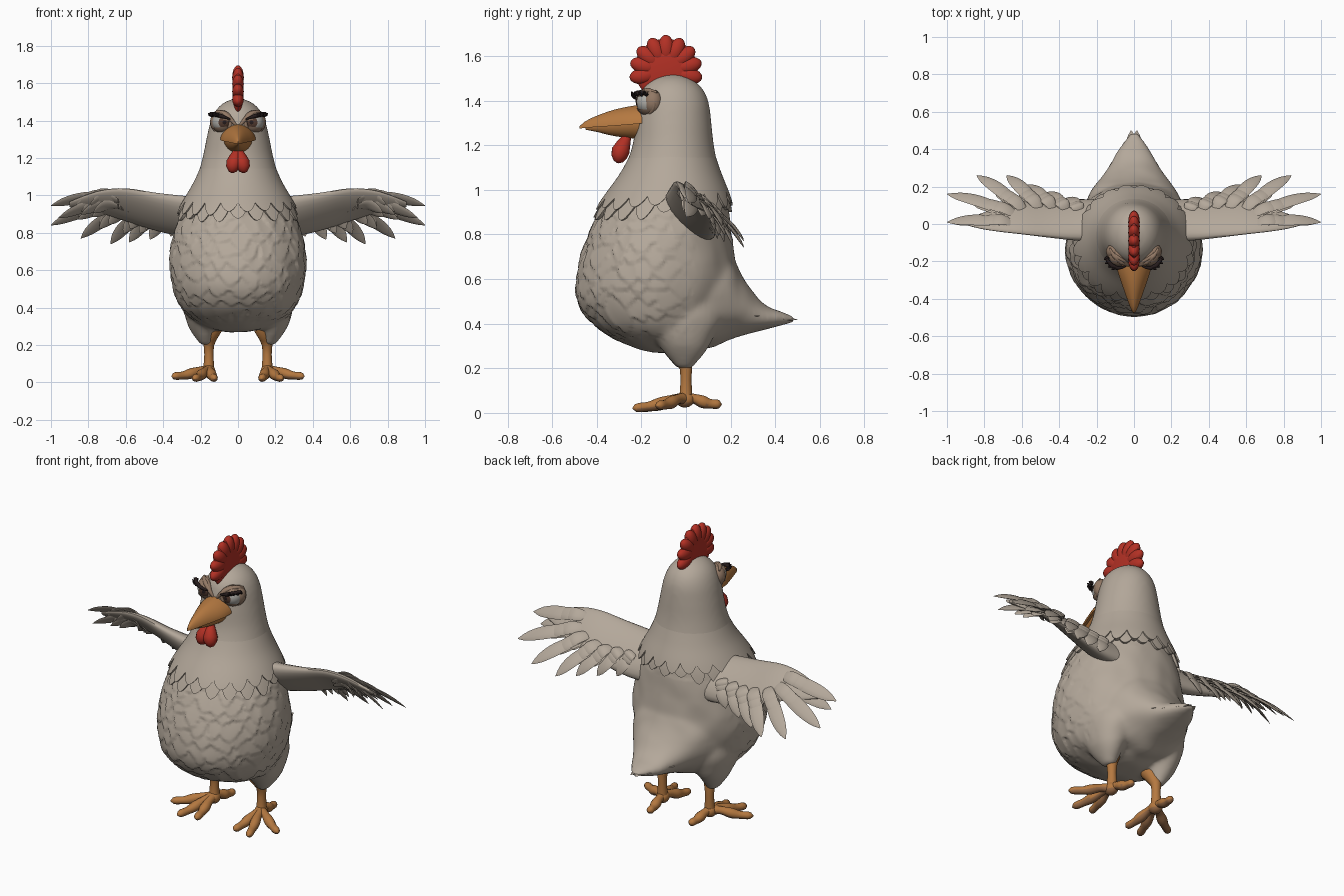
import bpy, bmesh, math, random
from mathutils import Vector, Matrix, noise

random.seed(4)
if "Cube" in bpy.data.objects:
    bpy.data.objects.remove(bpy.data.objects["Cube"], do_unlink=True)


def material(name, *rgb):
    m = bpy.data.materials.new(name)
    m.use_nodes = True
    m.diffuse_color = (*rgb, 1)
    m.node_tree.nodes["Principled BSDF"].inputs["Base Color"].default_value = (*rgb, 1)
    return m


FEATHER = material("warm grey feather", .455, .392, .325)
RED = material("comb red", .45, .03, .018)
ORANGE = material("beak orange", .46, .19, .052)
SOLE = material("sole brown", .32, .15, .065)
LID = material("eyelid brown", .29, .19, .13)
WHITE = material("eye white", .42, .41, .38)
IRIS = material("iris brown", .09, .045, .03)
BLACK = material("lash black", .02, .012, .012)


def build(name, bm, mats, mirror=False):
    bmesh.ops.recalc_face_normals(bm, faces=bm.faces)
    mesh = bpy.data.meshes.new(name)
    bm.to_mesh(mesh)
    bm.free()
    ob = bpy.data.objects.new(name, mesh)
    bpy.context.collection.objects.link(ob)
    for m in mats if isinstance(mats, list) else [mats]:
        mesh.materials.append(m)
    if mirror:
        ob.modifiers.new("mirror", 'MIRROR').use_mirror_merge = False
    bpy.ops.object.select_all(action='DESELECT')
    ob.select_set(True)
    bpy.context.view_layer.objects.active = ob
    bpy.ops.object.shade_smooth_by_angle(angle=math.radians(50))
    return ob


def loft(bm, rings, cap=True):
    rows = [[bm.verts.new(p) for p in ring] for ring in rings]
    n = len(rows[0])
    for a, b in zip(rows, rows[1:]):
        for i in range(n):
            bm.faces.new((a[i], a[(i + 1) % n], b[(i + 1) % n], b[i]))
    if cap:
        bm.faces.new(rows[0])
        bm.faces.new(rows[-1])


def circle(n):
    return [(math.cos(2 * math.pi * i / n), math.sin(2 * math.pi * i / n)) for i in range(n)]


def sample(table, k):
    """Smooth interpolation of table rows, keyed by their first column."""
    i = max(j for j in range(len(table) - 1) if table[j][0] <= k or j == 0)
    p, q = table[i], table[i + 1]
    before, after = table[max(i - 1, 0)], table[min(i + 2, len(table) - 1)]
    h = q[0] - p[0]
    t = (k - p[0]) / h
    out = []
    for c in range(1, len(p)):
        m0 = (q[c] - before[c]) / (q[0] - before[0]) * h
        m1 = (after[c] - p[c]) / (after[0] - p[0]) * h
        d = q[c] - p[c]
        out.append(p[c] + t * (m0 + t * (3 * d - 2 * m0 - m1 + t * (m0 + m1 - 2 * d))))
    return out


def spread(table, n):
    a, b = table[0][0], table[-1][0]
    return [(k, *sample(table, k)) for k in (a + (b - a) * i / n for i in range(n + 1))]


def tube(bm, pts, radii, n=12, up=Vector((.1, .2, 1)), flat=1):
    pts = [Vector(p) for p in pts]
    rings = []
    for i, p in enumerate(pts):
        d = (pts[min(i + 1, len(pts) - 1)] - pts[max(i - 1, 0)]).normalized()
        side = d.cross(up).normalized()
        top = side.cross(d)
        rings.append([p + radii[i] * (side * c + top * s * flat) for c, s in circle(n)])
    loft(bm, rings)


def ball(bm, centre, radii, rot=Matrix()):
    m = Matrix.Translation(centre) @ rot @ Matrix.Diagonal((*radii, 1))
    bmesh.ops.create_uvsphere(bm, u_segments=24, v_segments=16, radius=1, matrix=m)


def feather(bm, root, tip, width, normal, lift=0, bend=.03):
    root, tip = Vector(root) + normal * lift, Vector(tip) + normal * lift
    shape = [(0, .5), (.3, .9), (.6, 1), (.82, .75), (.94, .36), (1, .05)]
    steps = spread(shape, 12)
    pts = [root.lerp(tip, t) + normal * bend * math.sin(math.pi * t) for t, w in steps]
    tube(bm, pts, [width * w for t, w in steps], 10, normal, .2)


# Body: torso, tail root and thighs fused into one skin
TORSO = [(.27, .06, -.14, 0), (.29, .15, -.22, .06), (.33, .235, -.32, .12), (.4, .305, -.42, .17),
         (.5, .345, -.485, .215), (.6, .362, -.49, .23), (.72, .357, -.465, .215),
         (.85, .325, -.415, .2), (.97, .275, -.35, .18), (1.08, .225, -.285, .15),
         (1.2, .19, -.24, .125), (1.32, .165, -.225, .112), (1.4, .145, -.215, .1),
         (1.46, .115, -.19, .07), (1.5, .07, -.14, .02), (1.52, .02, -.09, -.03)]


def torso_point(z, c, s, off=0):
    w, front, back = sample(TORSO, z)
    return Vector(((w + off) * s, (front + back) / 2 - ((back - front) / 2 + off) * c, z))


bm = bmesh.new()
loft(bm, [[torso_point(r[0], c, s) for c, s in circle(64)] for r in spread(TORSO, 60)])
TAIL = [(-.05, .3, .66, .29), (.1, .29, .75, .265), (.2, .33, .71, .215), (.25, .345, .62, .175),
        (.3, .36, .54, .14), (.37, .375, .475, .1), (.44, .395, .45, .055), (.49, .405, .43, .02)]
loft(bm, [[(w * c, y, (lo + hi) / 2 + (hi - lo) / 2 * s) for c, s in circle(32)]
          for y, lo, hi, w in spread(TAIL, 24)])
THIGH = [(.2, .17, .03, .035), (.25, .18, .055, .075), (.32, .185, .09, .125), (.42, .18, .12, .17),
         (.54, .16, .12, .16)]
for side in (1, -1):
    loft(bm, [[(side * (x + w * c), -.01 + d * s, z) for c, s in circle(24)]
              for z, x, w, d in spread(THIGH, 10)])
body = build("body", bm, FEATHER)
remesh = body.modifiers.new("fuse", 'REMESH')
remesh.mode, remesh.voxel_size, remesh.use_smooth_shade = 'VOXEL', .012, True
smooth = body.modifiers.new("soften", 'SMOOTH')
smooth.iterations = 14
fused = bpy.data.meshes.new_from_object(body.evaluated_get(bpy.context.evaluated_depsgraph_get()))
body.modifiers.clear()
body.data = fused
if not fused.materials:
    fused.materials.append(FEATHER)


# Overlapping scallops on the breast, faint ruffling elsewhere
def ruffle(p):
    wobble = noise.noise(p * 9)
    v = p.z / .066 + .9 * wobble
    around = math.atan2(p.x, -p.y - .1) * 3.7 + .5 * noise.noise(p * 7)
    row = math.floor(v)
    for r in (row, row - 1):
        u = (around + .5 * (r % 2)) % 1 - .5
        edge = r + 2.2 * u * u
        if v >= edge:
            break
    mask = max(0, min(1, (.06 - p.y) * 5)) * max(0, min(1, (p.z - .3) * 9, (1 - p.z) * 9))
    return mask * .0115 * (.5 - (v - edge) / 1.6) + (.006 * wobble if p.z < .9 else 0)


moves = [v.normal * ruffle(v.co) for v in fused.vertices]
for v, move in zip(fused.vertices, moves):
    v.co += move

# Neck cape: two layers with pointed feather edges
for name, base, off, teeth in (("neck_cape_upper", .975, .024, 20), ("neck_cape_lower", .942, .014, 20)):
    bm = bmesh.new()
    n = teeth * 10
    depth = [random.uniform(.04, .075) for i in range(teeth)]
    rings = []
    for row in range(18):
        t = min(row, 16) / 16
        ring = []
        for i, (c, s) in enumerate(circle(n)):
            j = i + (5 if off < .02 else 0)
            f = abs(j % 10 / 5 - 1)
            low = base - depth[j // 10 % teeth] * (1 - f ** 1.9) - .015 * c
            z = 1.24 + (low - 1.24) * t
            lift = -.012 + (off + .012) * min(1, (1.24 - z) / .3)
            ring.append(torso_point(z, c, s, -.02 if row == 17 else lift))
        rings.append(ring)
    loft(bm, rings, False)
    build(name, bm, FEATHER)

# Tail feathers
bm = bmesh.new()
for x, y, z in ((.015, .5, .418), (.05, .44, .42), (.085, .385, .425), (.115, .335, .435)):
    feather(bm, (x * .7, .22, z + .02), (x, y, z), .036, Vector((.25, .25, 1)).normalized(), bend=0)
build("tail_feathers", bm, FEATHER, True)

# Wings: tapered arm, flight feathers and coverts on both faces
slant = Vector((0, .7, .72)).normalized()
chord = Vector((0, .72, -.7)).normalized()
ARM = [(.15, .02, .88, .14, .07), (.3, .022, .89, .145, .058), (.45, .03, .915, .138, .042),
       (.6, .035, .95, .122, .03), (.72, .025, .965, .09, .022), (.82, .015, .96, .055, .014),
       (.9, .01, .952, .02, .008)]
bm = bmesh.new()
loft(bm, [[Vector((x, y, z)) + chord * a * c + slant * b * s for c, s in circle(24)]
          for x, y, z, a, b in spread(ARM, 20)])
build("wing_arms", bm, FEATHER, True)
FLIGHT = [((.64, -.01, .99), (1, .01, .945)), ((.64, .01, .96), (.96, .0, .88)),
          ((.62, .03, .95), (1, .16, .84)), ((.58, .05, .93), (.84, .26, .77)),
          ((.5, .06, .91), (.68, .26, .74)), ((.43, .07, .9), (.58, .21, .75)),
          ((.36, .06, .9), (.47, .17, .765)), ((.29, .05, .9), (.36, .14, .78))]
flight, coverts = bmesh.new(), bmesh.new()
for root, tip in FLIGHT:
    feather(flight, root, tip, .04, slant)
    for reach, lift in ((.62, .008), (.45, .014), (.62, -.014), (.42, -.026)):
        feather(coverts, root, Vector(root).lerp(Vector(tip), reach), .038, slant, lift)
build("flight_feathers", flight, FEATHER, True)
build("wing_coverts", coverts, FEATHER, True)

# Comb: broad core with rounded radiating lobes
bm = bmesh.new()
hub = Vector((0, -.09, 1.53))
ball(bm, hub + Vector((0, 0, .01)), (.03, .142, .138))
for i in range(9):
    a = math.radians(-10 + i * 200 / 8)
    ray = Vector((0, math.cos(a), math.sin(a)))
    ball(bm, hub + ray * .102, (.031, .063, .037), Matrix.Rotation(a, 4, 'X'))
build("comb", bm, RED)

# Wattle: two lobes joined into a heart
bm = bmesh.new()
tube(bm, [(.002, -.25, 1.262), (.006, -.265, 1.235), (.014, -.28, 1.205), (.022, -.293, 1.175),
          (.028, -.3, 1.15), (.03, -.304, 1.128), (.03, -.306, 1.12)],
     [.01, .02, .032, .041, .036, .021, .004], 16, Vector((0, 1, .3)))
ball(bm, (0, -.29, 1.172), (.03, .034, .04))
build("wattle", bm, RED, True)

# Beak halves
UPPER = [(-.478, .002, 1.276, 1.284), (-.46, .014, 1.278, 1.302), (-.41, .034, 1.285, 1.328),
         (-.33, .062, 1.293, 1.357), (-.25, .088, 1.302, 1.375), (-.17, .098, 1.31, 1.385)]
LOWER = [(-.45, .005, 1.281, 1.27), (-.4, .022, 1.289, 1.26), (-.33, .047, 1.298, 1.243),
         (-.25, .072, 1.308, 1.232), (-.17, .082, 1.315, 1.225)]
arc = [math.pi * i / 16 for i in range(17)]
for name, table in (("upper_beak", UPPER), ("lower_beak", LOWER)):
    bm = bmesh.new()
    loft(bm, [[(w * math.cos(a), y, flat + (peak - flat) * abs(math.sin(a)) ** 1.15 - .1 * w * abs(math.cos(a)))
               for a in arc] for y, w, flat, peak in spread(table, 16)])
    build(name, bm, ORANGE)

# Eyes: iris and pupil coloured by angle from the gaze
eye = Vector((.083, -.168, 1.392))
gaze = Vector((-.2, -1, -.03)).normalized()
bm = bmesh.new()
ball(bm, eye, (.055, .055, .055), gaze.to_track_quat('Z', 'Y').to_matrix().to_4x4())
for f in bm.faces:
    facing = (f.calc_center_median() - eye).normalized().dot(gaze)
    f.material_index = 2 if facing > .96 else 1 if facing > .85 else 0
build("eyes", bm, [WHITE, IRIS, BLACK], True)

# Eyelids: shells cut along slanted lines
for name, height, facing in (("upper_eyelids", .016, Vector((-.3, 0, 1))),
                             ("lower_eyelids", -.026, Vector((-.1, 0, -1)))):
    bm = bmesh.new()
    ball(bm, eye, (.06, .06, .06))
    bmesh.ops.bisect_plane(bm, geom=bm.verts[:] + bm.edges[:] + bm.faces[:], clear_inner=True,
                           plane_co=eye + Vector((0, 0, height)), plane_no=facing)
    build(name, bm, LID, True)

# Eye rims and the bare skin behind the eyes
bm = bmesh.new()
turn = Vector((.55, -.83, 0)).normalized()
across = Vector((.83, .55, 0)).normalized()
pts = [eye + turn * .01 + across * .06 * c + Vector((0, 0, .053 * s)) for c, s in circle(28)]
tube(bm, pts + pts[:1], [.011] * 29, 10, turn)
ball(bm, eye + Vector((.022, .02, .002)), (.044, .044, .055))
build("eye_rims", bm, LID, True)

# Brows and lashes
bm = bmesh.new()
tube(bm, [(.012, -.215, 1.375), (.035, -.216, 1.403), (.07, -.202, 1.435), (.108, -.168, 1.446), (.13, -.13, 1.438)],
     [.007, .012, .014, .012, .005])
build("brows", bm, LID, True)
bm = bmesh.new()
tube(bm, [(.035, -.22, 1.405), (.06, -.232, 1.414), (.09, -.236, 1.424), (.122, -.22, 1.433), (.148, -.185, 1.438)],
     [.003, .007, .011, .012, .008], 8)
for x, y in ((.1, -.23), (.118, -.218), (.134, -.198), (.14, -.176)):
    tube(bm, [(x, y, 1.428), (x + .012, y - .01, 1.431), (x + .02, y - .014, 1.44)], [.01, .008, .002], 6)
build("lashes", bm, BLACK, True)

# Legs and feet, with browner soles
bm = bmesh.new()
tube(bm, [(.135, -.035, .31), (.138, -.03, .28), (.15, -.012, .235), (.156, 0, .2), (.156, 0, .15),
          (.156, 0, .09), (.157, -.005, .045)],
     [.05, .05, .036, .028, .024, .028, .032], 16, Vector((0, 1, 0)))
build("shanks", bm, ORANGE, True)
bm = bmesh.new()
ankle = Vector((.157, -.005, .06))
ball(bm, ankle, (.036, .042, .036))
for tip in ((.125, -.22, .02), (.235, -.24, .02), (.355, -.13, .032), (.135, .16, .037)):
    pts, radii = [], []
    for i in range(17):
        t = i / 16
        pts.append(ankle.lerp(Vector(tip), t) + Vector((0, 0, .012 * math.sin(math.pi * 2 * t) * (1 - t))))
        radii.append((.025 + .003 * math.cos(t * 13)) * max(.08, math.sqrt(1 - t ** 8)))
    tube(bm, pts, radii)
for v in bm.verts:
    v.co.z = max(v.co.z, 0)
bmesh.ops.recalc_face_normals(bm, faces=bm.faces)
for f in bm.faces:
    f.material_index = 1 if f.normal.z < -.4 else 0
build("feet", bm, [ORANGE, SOLE], True)
